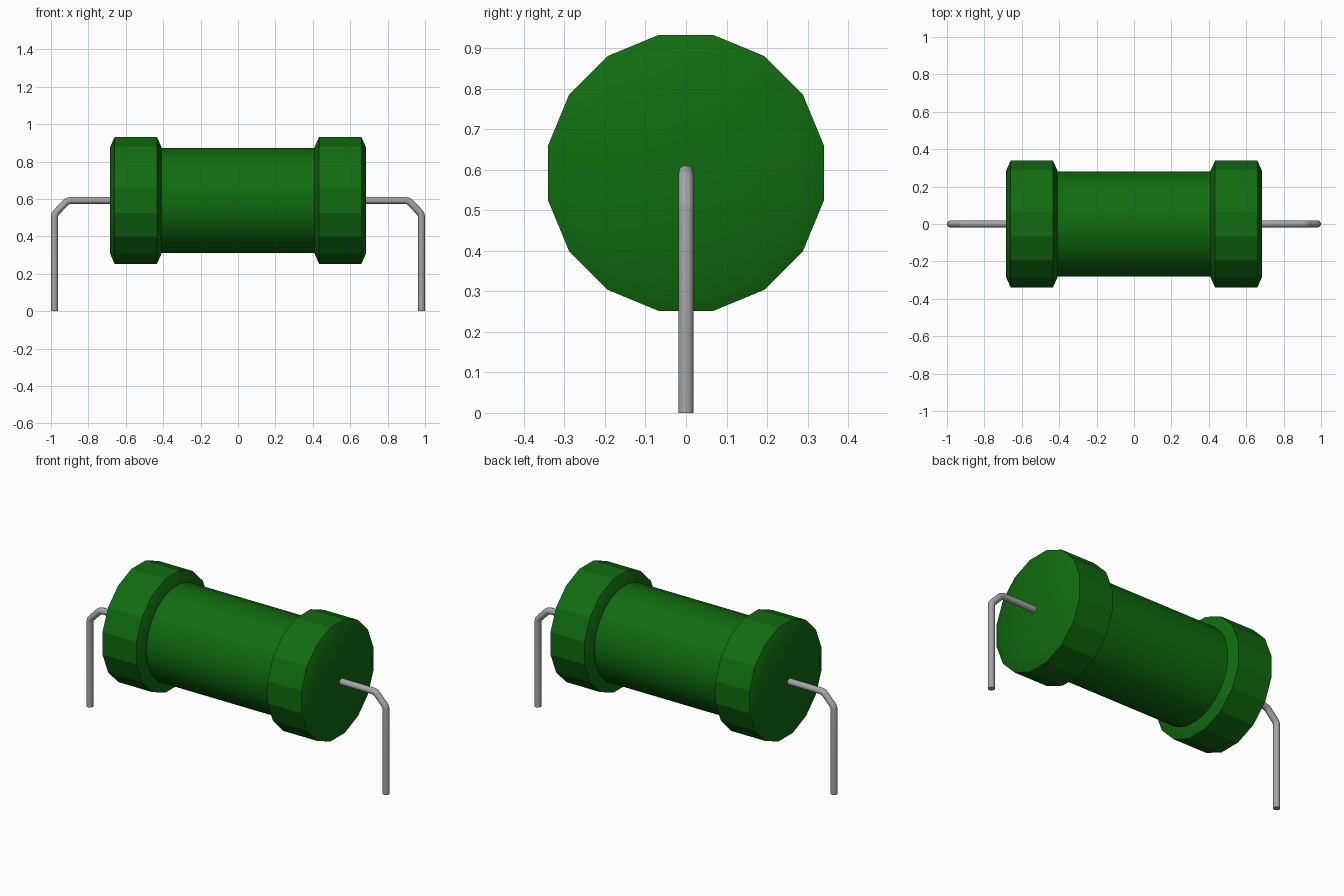
import bpy, bmesh, math

if "Cube" in bpy.data.objects:
    bpy.data.objects.remove(bpy.data.objects["Cube"])

AXIS_Z = 0.592
WIRE_R = 0.019


def material(name, rgb, rough):
    m = bpy.data.materials.new(name)
    m.diffuse_color = (*rgb, 1)
    m.use_nodes = True
    bsdf = m.node_tree.nodes["Principled BSDF"]
    bsdf.inputs["Base Color"].default_value = (*rgb, 1)
    bsdf.inputs["Roughness"].default_value = rough
    return m


green = material("green coating", (0.005, 0.15, 0.005), 0.5)
metal = material("grey wire", (0.38, 0.38, 0.38), 0.4)


def lathe_x(name, profile, sides, mat, faceted):
    """Closed solid of (x, radius) rings around the x axis, flats facing up and sideways."""
    bm = bmesh.new()
    rings = []
    for x, r in profile:
        angles = [(i + 0.5) * math.tau / sides for i in range(sides)]
        rings.append([bm.verts.new((x, r * math.cos(a), r * math.sin(a))) for a in angles])
    for a, b in zip(rings, rings[1:]):
        for i in range(sides):
            j = (i + 1) % sides
            bm.faces.new((a[i], a[j], b[j], b[i]))
    bm.faces.new(rings[0])
    bm.faces.new(rings[-1])
    bmesh.ops.recalc_face_normals(bm, faces=bm.faces)
    for f in bm.faces:
        f.smooth = True
    # Keep the rim facets crisp, blend only the end faces with their chamfers
    for e in bm.edges:
        if faceted:
            e.smooth = all(abs(f.normal.x) > 0.5 for f in e.link_faces)
        else:
            e.smooth = e.calc_face_angle() < 0.6
    mesh = bpy.data.meshes.new(name)
    bm.to_mesh(mesh)
    bm.free()
    mesh.materials.append(mat)
    ob = bpy.data.objects.new(name, mesh)
    ob.location.z = AXIS_Z
    bpy.context.collection.objects.link(ob)


def bent_wire(name, points):
    curve = bpy.data.curves.new(name, "CURVE")
    curve.dimensions = "3D"
    curve.bevel_depth = WIRE_R
    curve.bevel_resolution = 4
    curve.use_fill_caps = True
    spline = curve.splines.new("POLY")
    spline.points.add(len(points) - 1)
    for p, (x, z) in zip(spline.points, points):
        p.co = (x, 0, z, 1)
    spline.use_smooth = True
    curve.materials.append(metal)
    bpy.context.collection.objects.link(bpy.data.objects.new(name, curve))


# Central cylinder
lathe_x("body", [(-0.5, 0.283), (0.5, 0.283)], 32, green, False)

cap_profile = [(0.408, 0.288), (0.434, 0.347), (0.659, 0.347), (0.685, 0.288)]
wire_path = [(0.62, AXIS_Z), (0.895, AXIS_Z), (0.912, 0.588), (0.925, 0.577),
             (0.968, 0.532), (0.978, 0.52), (0.981, 0.503), (0.981, 0.0)]

# Chamfered end caps and bent wire legs on both sides
for side, s in (("left", 1), ("right", -1)):
    lathe_x(side + "_end_cap", [(s * x, r) for x, r in cap_profile], 16, green, True)
    bent_wire(side + "_wire_leg", [(s * x, z) for x, z in wire_path])
